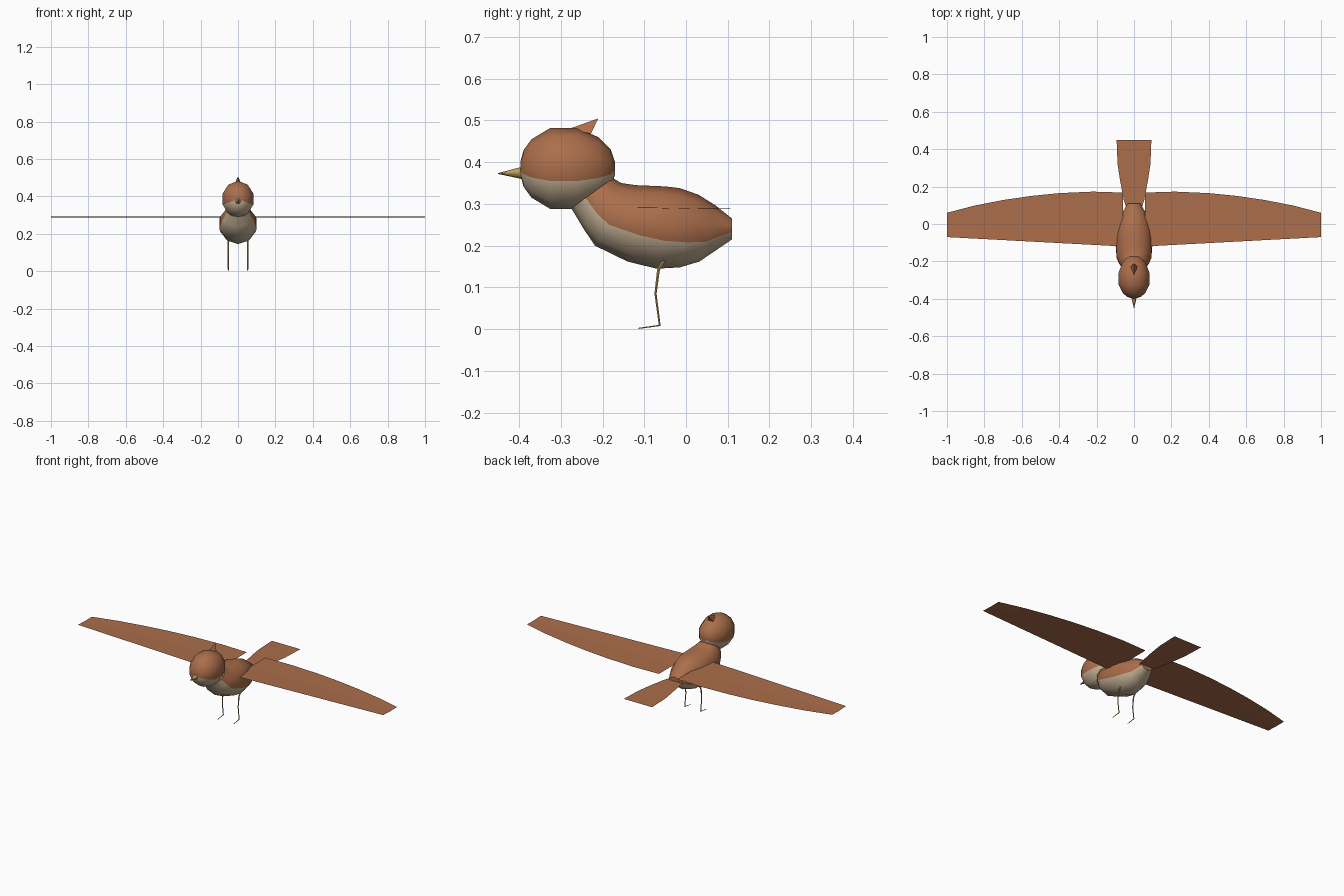
import bpy, bmesh, math
from mathutils import Vector

if "Cube" in bpy.data.objects:
    bpy.data.objects.remove(bpy.data.objects["Cube"])


def material(name, rgb):
    m = bpy.data.materials.new(name)
    m.diffuse_color = (*rgb, 1)
    m.use_nodes = True
    m.node_tree.nodes["Principled BSDF"].inputs["Base Color"].default_value = m.diffuse_color
    return m


BROWN = material("chestnut", (0.41, 0.155, 0.07))
CREAM = material("cream", (0.56, 0.44, 0.30))
GOLD = material("dull_gold", (0.50, 0.34, 0.10))


def make(name, verts, faces, mats, smooth=None):
    mesh = bpy.data.meshes.new(name)
    mesh.from_pydata(verts, [], faces)
    for m in mats:
        mesh.materials.append(m)
    ob = bpy.data.objects.new(name, mesh)
    bpy.context.collection.objects.link(ob)
    if smooth:
        bm = bmesh.new()
        bm.from_mesh(mesh)
        bmesh.ops.recalc_face_normals(bm, faces=bm.faces)
        bm.to_mesh(mesh)
        bm.free()
        bpy.context.view_layer.objects.active = ob
        ob.select_set(True)
        bpy.ops.object.shade_smooth_by_angle(angle=math.radians(smooth))
        ob.select_set(False)
    return ob


def loft(name, rings, mats, n=10):
    """Rings are (top y, top z, bottom y, bottom z, half width)."""
    verts, faces = [], []
    for ty, tz, by, bz, w in rings:
        for k in range(n):
            a = 2 * math.pi * k / n
            t = (1 + math.cos(a)) / 2
            verts.append((w * math.sin(a), by + (ty - by) * t, bz + (tz - bz) * t))
    for r in range(len(rings) - 1):
        for k in range(n):
            j = (k + 1) % n
            faces.append((r * n + k, r * n + j, r * n + n + j, r * n + n + k))
    faces.append(tuple(range(n)))
    faces.append(tuple(range(len(verts) - n, len(verts))))
    ob = make(name, verts, faces, mats, 50)
    # the lower strips form the pale underside
    if len(mats) > 1:
        for i, p in enumerate(ob.data.polygons):
            p.material_index = int(i < len(faces) - 2 and 3 <= i % n <= 6)
    return ob


# Body, with tilted sections running from neck to rump
loft("body", [
    (-0.175, 0.362, -0.275, 0.29, 0.062),
    (-0.155, 0.35, -0.245, 0.24, 0.083),
    (-0.12, 0.345, -0.218, 0.20, 0.097),
    (-0.05, 0.342, -0.14, 0.162, 0.104),
    (-0.015, 0.338, -0.07, 0.145, 0.10),
    (0.03, 0.322, -0.015, 0.148, 0.088),
    (0.07, 0.297, 0.032, 0.162, 0.068),
    (0.11, 0.265, 0.11, 0.215, 0.036),
], [BROWN, CREAM])

# Head
profile = [(-0.397, 0.015), (-0.389, 0.044), (-0.37, 0.07), (-0.325, 0.097),
           (-0.26, 0.097), (-0.21, 0.075), (-0.18, 0.045), (-0.17, 0.015)]
loft("head", [(y, 0.385 + r, y, 0.385 - r, r * 0.89) for y, r in profile],
     [BROWN, CREAM])

# Crest tuft
make("crest", [(0, -0.28, 0.48), (0.018, -0.228, 0.468), (-0.018, -0.228, 0.468),
               (0, -0.21, 0.505)],
     [(0, 1, 3), (0, 3, 2), (1, 2, 3), (0, 2, 1)], [BROWN], 20)

# Beak
loft("beak", [(-0.385, 0.391, -0.385, 0.358, 0.016),
              (-0.45, 0.374, -0.45, 0.372, 0.001)], [GOLD], 8)

# Wings: thin sheets with a curved rear edge
ROOT = 0.06
stations = [(ROOT, 0.168), (0.22, 0.173), (0.4, 0.165), (0.55, 0.150),
            (0.7, 0.128), (0.85, 0.099), (1.0, 0.06)]
for side, label in ((1, "left_wing"), (-1, "right_wing")):
    verts, faces = [], []
    for x, back in stations:
        front = -0.12 + 0.05 * (x - ROOT) / (1 - ROOT)
        verts += [(side * x, front, 0.291), (side * x, (front + back) / 2, 0.288),
                  (side * x, back, 0.289)]
    for i in range(len(stations) - 1):
        for k in (0, 1):
            f = (3 * i + k, 3 * i + 3 + k, 3 * i + 4 + k, 3 * i + 1 + k)
            faces.append(f if side > 0 else f[::-1])
    make(label, verts, faces, [BROWN])

# Tail: a flat fan
half = [(0.042, 0.09), (0.055, 0.13), (0.074, 0.23), (0.088, 0.32), (0.093, 0.45)]
outline = [(x, y, 0.24) for x, y in half] + [(-x, y, 0.24) for x, y in half[::-1]]
make("tail", outline, [tuple(range(len(outline)))], [BROWN])

# Legs, each a thin tapering tube ending in a forward toe
path = [(-0.05, 0.17, 0.005), (-0.066, 0.142, 0.004), (-0.073, 0.085, 0.003),
        (-0.063, 0.009, 0.003), (-0.114, 0.002, 0.0015)]
for side, label in ((1, "left_leg"), (-1, "right_leg")):
    verts, faces, n = [], [], 6
    pts = [Vector((0.052 * side, y, z)) for y, z, _ in path]
    for i, p in enumerate(pts):
        d = (pts[min(i + 1, len(pts) - 1)] - pts[max(i - 1, 0)]).normalized()
        across = Vector((1, 0, 0))
        up = d.cross(across)
        for k in range(n):
            a = 2 * math.pi * k / n
            verts.append(p + path[i][2] * (across * math.cos(a) + up * math.sin(a)))
    for i in range(len(pts) - 1):
        for k in range(n):
            j = (k + 1) % n
            faces.append((i * n + k, i * n + j, i * n + n + j, i * n + n + k))
    faces += [tuple(range(n)), tuple(range(len(verts) - n, len(verts)))]
    make(label, verts, faces, [GOLD], 50)
